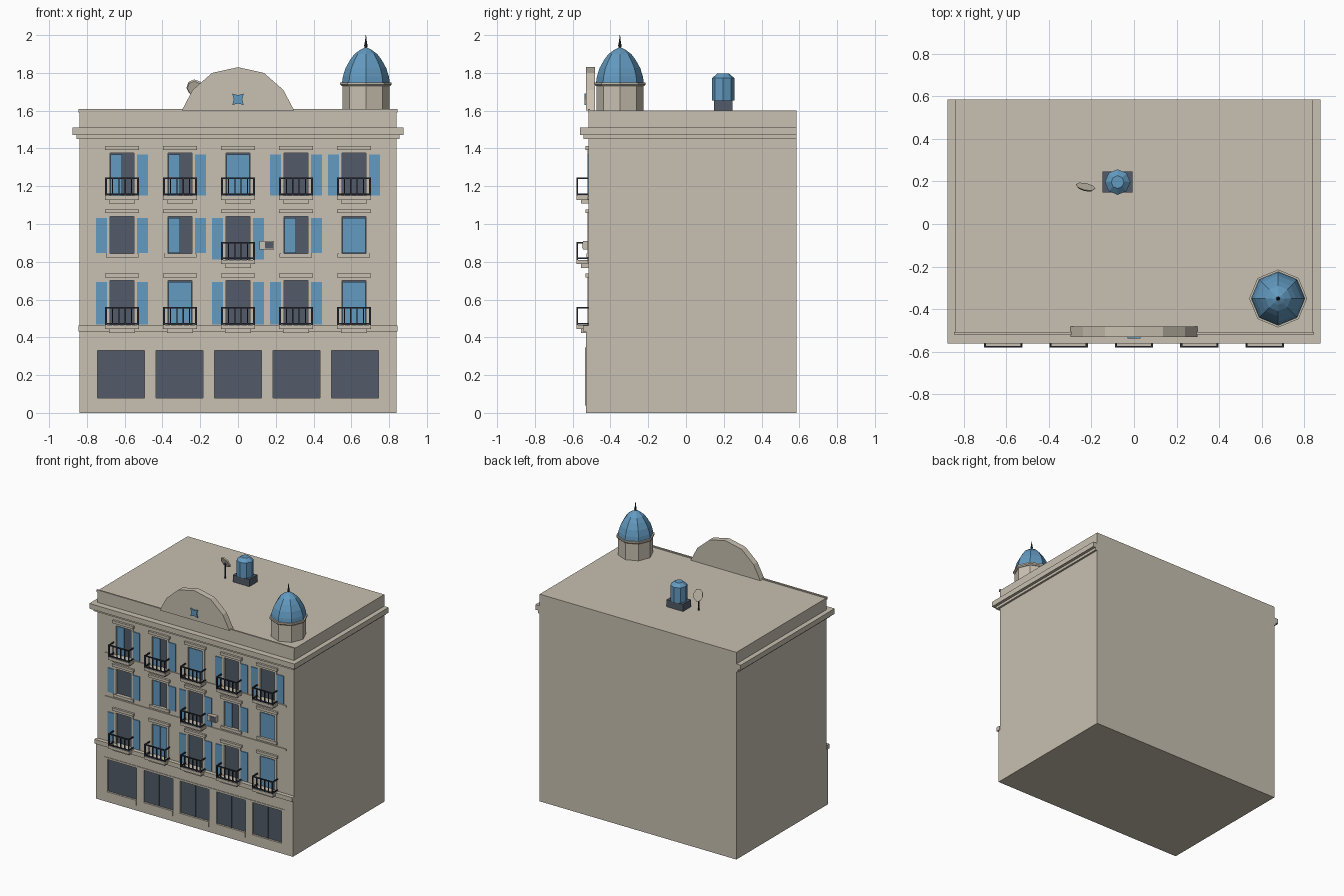
import bpy, bmesh, math
from mathutils import Vector, Matrix

cube = bpy.data.objects.get("Cube")
if cube:
    bpy.data.objects.remove(cube, do_unlink=True)


def material(name, rgb):
    m = bpy.data.materials.new(name)
    m.use_nodes = True
    m.diffuse_color = (*rgb, 1)
    m.node_tree.nodes["Principled BSDF"].inputs["Base Color"].default_value = (*rgb, 1)
    return m


STONE = material("warm_stone", (0.58, 0.53, 0.44))
BLUE = material("shutter_blue", (0.125, 0.325, 0.53))
SLATE = material("slate_glass", (0.085, 0.105, 0.14))
IRON = material("dark_iron", (0.025, 0.03, 0.04))


def finish(name, bm, mat):
    bmesh.ops.recalc_face_normals(bm, faces=bm.faces)
    mesh = bpy.data.meshes.new(name)
    bm.to_mesh(mesh)
    bm.free()
    mesh.materials.append(mat)
    ob = bpy.data.objects.new(name, mesh)
    bpy.context.collection.objects.link(ob)
    return ob


def boxes(name, mat, items):
    """One object from boxes given as (x0, x1, y0, y1, z0, z1)."""
    bm = bmesh.new()
    for x0, x1, y0, y1, z0, z1 in items:
        size = Matrix.Diagonal((x1 - x0, y1 - y0, z1 - z0, 1))
        mid = Matrix.Translation(((x0 + x1) / 2, (y0 + y1) / 2, (z0 + z1) / 2))
        bmesh.ops.create_cube(bm, size=1, matrix=mid @ size)
    return finish(name, bm, mat)


def lathe(name, mat, centre, profile, sides=8):
    """Stacked rings from (radius, z) pairs, capped at both ends."""
    bm = bmesh.new()
    rings = [[bm.verts.new((centre[0] + r * math.cos(math.tau * i / sides),
                            centre[1] + r * math.sin(math.tau * i / sides), z))
              for i in range(sides)] for r, z in profile]
    for a, b in zip(rings, rings[1:]):
        for i in range(sides):
            j = (i + 1) % sides
            bm.faces.new((a[i], a[j], b[j], b[i]))
    bm.faces.new(rings[0])
    bm.faces.new(rings[-1])
    return finish(name, bm, mat)


def slab(name, mat, outline, y0, y1):
    """Extrude an (x, z) outline along y."""
    bm = bmesh.new()
    face = bm.faces.new([bm.verts.new((x, y0, z)) for x, z in outline])
    new = bmesh.ops.extrude_face_region(bm, geom=[face])["geom"]
    bmesh.ops.translate(bm, vec=(0, y1 - y0, 0),
                        verts=[v for v in new if isinstance(v, bmesh.types.BMVert)])
    return finish(name, bm, mat)


def carve(ob, holes):
    """Cut box-shaped openings out of an object."""
    cutter = boxes("opening_cutter", STONE, holes)
    mod = ob.modifiers.new("openings", "BOOLEAN")
    mod.operation, mod.solver, mod.object = "DIFFERENCE", "EXACT", cutter
    bpy.context.view_layer.objects.active = ob
    bpy.ops.object.modifier_apply(modifier=mod.name)
    bpy.data.objects.remove(cutter, do_unlink=True)


WALL, BACK, HALF = -0.515, 0.585, 0.84
COLUMNS = [0.307 * i for i in range(-2, 3)]
# Floors: window bottom, window top, leaf states (O open, C closed), columns with balconies
FLOORS = [
    (0.465, 0.70, "OO CC OO OO CC", range(5)),
    (0.845, 1.04, "OO CO OO CO CC", (2,)),
    (1.15, 1.375, "CO CO CC OO OO", range(5)),
]

holes, glass, surrounds, leaves, slabs, rails = [], [], [], [], [], []
for bottom, top, states, balconies in FLOORS:
    for col, (x, state) in enumerate(zip(COLUMNS, states.split())):
        has_balcony = col in balconies
        z0 = bottom
        if has_balcony and len(balconies) == 1:
            z0 -= 0.035
        holes.append((x - 0.063, x + 0.063, WALL - 0.1, WALL + 0.02, z0, top))
        glass.append((x - 0.063, x + 0.063, WALL + 0.014, WALL + 0.02, z0, top))
        # Surround with a stepped head moulding
        for s in (-1, 1):
            a, b = sorted((x + s * 0.063, x + s * 0.08))
            surrounds.append((a, b, WALL - 0.006, WALL, z0, top + 0.018))
        surrounds += [(x - 0.063, x + 0.063, WALL - 0.006, WALL, top, top + 0.018),
                      (x - 0.09, x + 0.09, WALL - 0.016, WALL, top + 0.018, top + 0.038)]
        if not has_balcony:
            surrounds.append((x - 0.086, x + 0.086, WALL - 0.012, WALL, z0 - 0.022, z0))
        # Shutter leaves, either folded against the wall or closed in the opening
        for s, mode in zip((-1, 1), state):
            near, far, y = (0.08, 0.138, WALL - 0.006) if mode == "O" else (0.001, 0.062, WALL + 0.004)
            a, b = sorted((x + s * near, x + s * far))
            leaves.append((a, b, y, y + 0.007, z0 + 0.002, top - 0.008))
        if has_balcony:
            slabs += [(x - 0.09, x + 0.09, -0.58, WALL, z0 - 0.022, z0),
                      (x - 0.068, x + 0.068, -0.555, WALL, z0 - 0.042, z0 - 0.022)]
            front, rail = -0.58, z0 + 0.095
            for z in (z0 + 0.004, rail - 0.008):
                rails.append((x - 0.088, x + 0.088, front, front + 0.008, z, z + 0.008))
                for s in (-1, 1):
                    e = x + s * 0.084
                    rails.append((e - 0.004, e + 0.004, front, WALL, z, z + 0.008))
            for i in range(6):
                p = x - 0.084 + 0.168 * i / 5
                w = 0.005 if i in (0, 5) else 0.003
                rails.append((p - w, p + w, front, front + 0.008, z0, rail))

# Main block with recessed windows
body = boxes("building_body", STONE, [(-HALF, HALF, WALL, BACK, 0, 1.6)])
carve(body, holes)
boxes("window_glass", SLATE, glass)
boxes("window_surrounds", STONE, surrounds)
boxes("shutters", BLUE, leaves)
boxes("balcony_slabs", STONE, slabs)
boxes("balcony_railings", IRON, rails)

# Ground floor shopfront
W = 0.124
shop_x = [0.31 * i for i in range(-2, 3)]
shop = boxes("shopfront", STONE, [(-HALF, HALF, -0.53, WALL, 0, 0.43)])
carve(shop, [(x - W, x + W, -0.6, WALL - 0.001, 0.08, 0.33) for x in shop_x])
boxes("shop_glass", SLATE, [(x - W, x + W, -0.519, WALL, 0.08, 0.33) for x in shop_x]
      + [(x - 0.003, x + 0.003, -0.524, -0.519, 0.08, 0.33) for x in shop_x])
boxes("shop_trim", STONE,
      [(-0.77, 0.77, -0.534, -0.53, 0.33, 0.345)]
      + [(s * 0.758 - 0.012, s * 0.758 + 0.012, -0.534, -0.53, 0.04, 0.33) for s in (-1, 1)]
      + [(x - W, x + W, -0.534, -0.53, 0.04, 0.08) for x in shop_x])

# String courses, cornice and parapet coping
boxes("string_courses", STONE, [
    (-0.845, 0.845, -0.545, WALL, 0.43, 0.463),
    (-0.775, 0.775, -0.522, WALL, 0.795, 0.81),
    (-0.775, 0.775, -0.522, WALL, 1.13, 1.146)])
boxes("cornice", STONE, [
    (-0.855, 0.855, -0.542, BACK, 1.45, 1.47),
    (-0.877, 0.877, -0.562, BACK, 1.47, 1.51)])
boxes("parapet_coping", STONE, [(-0.845, 0.845, -0.52, -0.507, 1.59, 1.608)])

# Curved gable and its star
right_half = [(0.298, 1.6), (0.24, 1.71), (0.137, 1.8)]
slab("gable", STONE, right_half + [(0, 1.83)] + [(-x, z) for x, z in reversed(right_half)],
     -0.53, -0.482)
star = []
for i in range(8):
    a = math.pi / 4 * (i + 0.0)
    r = 0.043 if i % 2 else 0.022
    star.append((r * math.cos(a), 1.66 + r * math.sin(a)))
slab("gable_star", BLUE, star, -0.538, -0.53)

# Corner turret
TURRET = (0.677, -0.35)
lathe("turret_drum", STONE, TURRET, [(0.124, 1.6), (0.124, 1.735)])
lathe("turret_rim", STONE, TURRET, [(0.128, 1.73), (0.136, 1.738), (0.136, 1.75)])
lathe("turret_dome", BLUE, TURRET, [(0.126, 1.75), (0.122, 1.78), (0.108, 1.825), (0.084, 1.868),
                                    (0.06, 1.9), (0.03, 1.922), (0.005, 1.935)])
lathe("turret_spire", IRON, TURRET, [(0.005, 1.925), (0.009, 1.945), (0.005, 1.965), (0.001, 2.0)])

# Rooftop water tank
boxes("tank_base", SLATE, [(-0.147, -0.007, 0.148, 0.246, 1.6, 1.655)])
lathe("water_tank", BLUE, (-0.077, 0.197), [(0.06, 1.655), (0.06, 1.772), (0.03, 1.797)])

# Satellite dish on a pole
lathe("dish_pole", IRON, (-0.225, 0.165), [(0.006, 1.6), (0.006, 1.715)], 6)
bm = bmesh.new()
tilt = Vector((0.2, 0.9, 0.35)).to_track_quat("Z", "Y").to_matrix().to_4x4()
bmesh.ops.create_cone(bm, cap_ends=True, segments=8, radius1=0.04, radius2=0.047, depth=0.008,
                      matrix=Matrix.Translation((-0.228, 0.172, 1.72)) @ tilt)
finish("satellite_dish", bm, STONE)

# Air conditioner beside the middle balcony
boxes("air_conditioner", STONE, [(0.115, 0.19, -0.545, WALL, 0.865, 0.91)])
boxes("air_conditioner_grille", SLATE, [(0.142, 0.186, -0.548, -0.545, 0.869, 0.906)])
